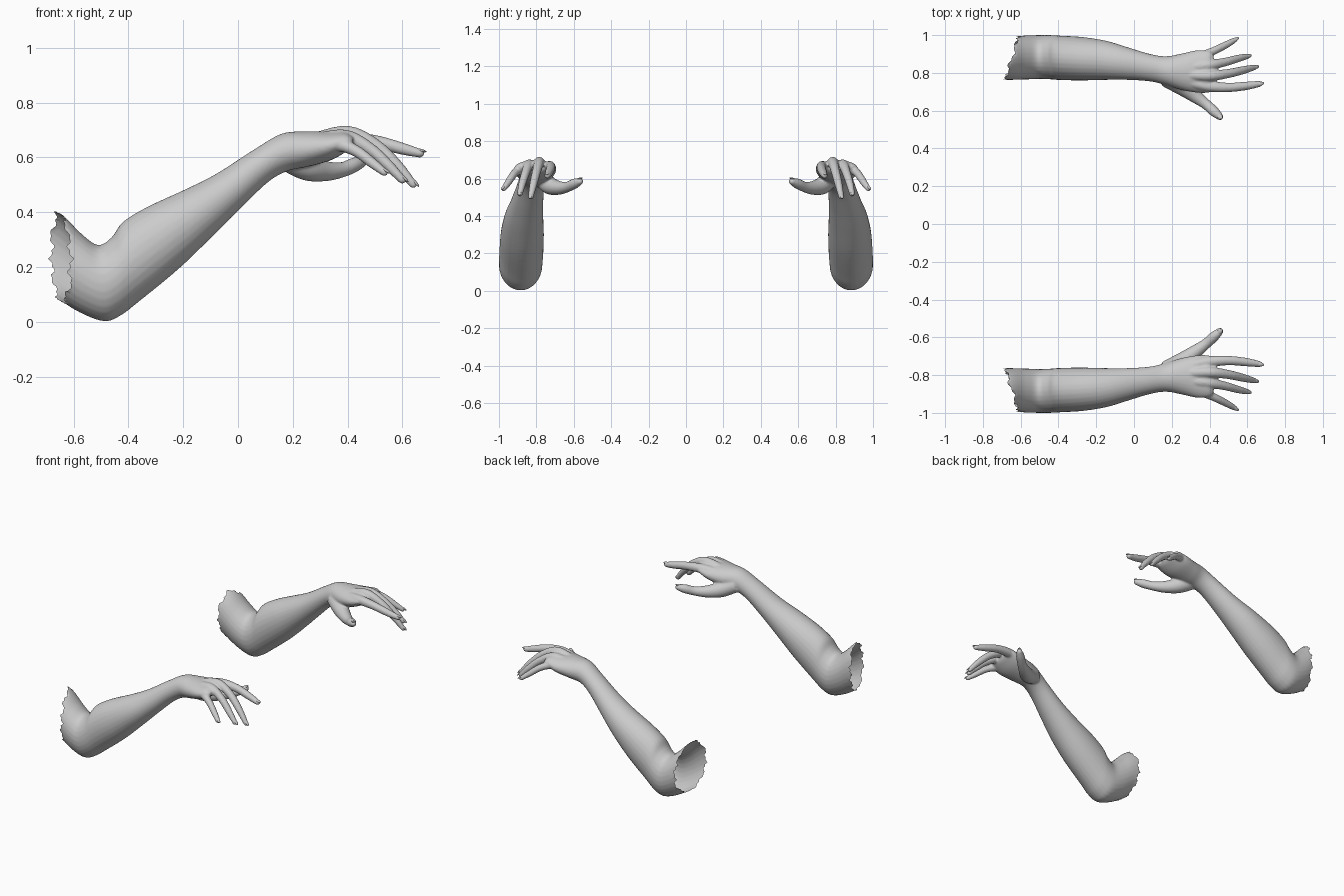
import bpy, bmesh, math
from mathutils import Vector, Matrix

cube = bpy.data.objects.get("Cube")
if cube:
    bpy.data.objects.remove(cube)

skin = bpy.data.materials.new("plain_grey")
skin.use_nodes = True
GREY = (0.6, 0.6, 0.6, 1)
skin.diffuse_color = GREY
skin.node_tree.nodes["Principled BSDF"].inputs["Base Color"].default_value = GREY
SIDES = 28


def smooth_rows(rows, steps=5):
    """Catmull-Rom interpolation through rows of numbers."""
    rows = [Vector(r) for r in rows]
    out = []
    for i in range(len(rows) - 1):
        a, b, c, d = (rows[min(max(i + k, 0), len(rows) - 1)] for k in (-1, 0, 1, 2))
        for s in range(steps):
            t = s / steps
            out.append(0.5 * (2 * b + (c - a) * t + (2 * a - 5 * b + 4 * c - d) * t * t
                              + (3 * b - a - 3 * c + d) * t ** 3))
    return out + [rows[-1]]


def loft(bm, rings):
    """Closed skin over rings given as (centre, half axis, half axis)."""
    loops = []
    for centre, u, v in rings:
        angles = [math.tau * k / SIDES for k in range(SIDES)]
        loops.append([bm.verts.new(centre + u * math.cos(a) + v * math.sin(a)) for a in angles])
    for p, q in zip(loops, loops[1:]):
        for k in range(SIDES):
            n = (k + 1) % SIDES
            bm.faces.new((p[k], p[n], q[n], q[k]))
    bm.faces.new(loops[0][::-1])
    bm.faces.new(loops[-1])


def finger(bm, nails, path):
    """Round tube along (x, y, z, radius) points with a domed tip and a nail."""
    pts = smooth_rows(path)
    rings = []
    for i, p in enumerate(pts):
        t = (pts[min(i + 1, len(pts) - 1)] - pts[max(i - 1, 0)]).to_3d().normalized()
        side = t.cross(Vector((0, 0, 1))).normalized()
        up = side.cross(t)
        rings.append((p.to_3d(), side * p.w, up * p.w))
    tip, r = pts[-1].to_3d(), pts[-1].w
    for a in (0.5, 1.0, 1.35):
        rings.append((tip + t * r * math.sin(a), side * r * math.cos(a), up * r * math.cos(a)))
    loft(bm, rings)
    frame = Matrix((t, side, up)).transposed().to_4x4()
    spot = Matrix.Translation(tip + up * r * 0.72 + t * r * 0.1)
    bmesh.ops.create_uvsphere(nails, u_segments=16, v_segments=8, radius=1,
                              matrix=spot @ frame @ Matrix.Diagonal((0.02, r * 0.66, r * 0.32, 1)))


def add_object(name, bm):
    bmesh.ops.recalc_face_normals(bm, faces=bm.faces)
    mesh = bpy.data.meshes.new(name)
    bm.to_mesh(mesh)
    bm.free()
    mesh.materials.append(skin)
    mesh.shade_smooth()
    obj = bpy.data.objects.new(name, mesh)
    bpy.context.collection.objects.link(obj)
    return obj


def mirror(obj):
    m = obj.modifiers.new("other_side", "MIRROR")
    m.use_axis = (False, True, False)
    m.use_mirror_merge = False


# Arm and palm: top x, top z, bottom x, bottom z, inner y, outer y
sections = [
    (-.72, .45, -.77, .14, .765, .985),
    (-.64, .39, -.67, .09, .763, .99),
    (-.57, .32, -.58, .035, .765, .998),
    (-.51, .28, -.49, .002, .768, 1.0),
    (-.46, .31, -.43, .022, .766, 1.0),
    (-.42, .365, -.36, .075, .762, .997),
    (-.33, .42, -.22, .19, .76, .99),
    (-.20, .48, -.10, .305, .763, .97),
    (-.08, .54, .01, .415, .763, .935),
    (.06, .63, .11, .51, .755, .90),
    (.16, .687, .18, .55, .735, .888),
    (.25, .695, .25, .565, .71, .902),
    (.33, .695, .34, .59, .695, .92),
    (.39, .697, .40, .625, .695, .915),
    (.42, .68, .42, .645, .71, .90),
]
body, nails = bmesh.new(), bmesh.new()
rings = []
for tx, tz, bx, bz, y0, y1 in smooth_rows(sections):
    rings.append((Vector(((tx + bx) / 2, (y0 + y1) / 2, (tz + bz) / 2)),
                  Vector(((tx - bx) / 2, 0, (tz - bz) / 2)), Vector((0, (y1 - y0) / 2, 0))))
loft(body, rings)

# Fingers run from inside the palm to the tip
digits = {
    "index": [(.28, .755, .655, .026), (.39, .73, .665, .029), (.50, .723, .657, .025),
              (.60, .732, .632, .022), (.665, .742, .615, .016)],
    "middle": [(.28, .79, .665, .026), (.40, .785, .688, .028), (.50, .797, .645, .024),
               (.58, .815, .572, .021), (.64, .83, .502, .015)],
    "ring": [(.28, .83, .66, .026), (.39, .84, .675, .027), (.48, .857, .632, .023),
             (.55, .876, .57, .02), (.60, .888, .518, .015)],
    "little": [(.27, .865, .63, .026), (.36, .89, .647, .025), (.43, .92, .624, .021),
               (.49, .95, .58, .019), (.535, .975, .545, .014)],
    "thumb": [(.17, .77, .60, .045), (.25, .73, .563, .047), (.32, .68, .55, .037),
              (.38, .635, .555, .028), (.425, .595, .573, .027), (.455, .568, .585, .019)],
}
for path in digits.values():
    finger(body, nails, path)

# Blend the parts into one skin
arms = add_object("arms", body)
blend = arms.modifiers.new("blend", "REMESH")
blend.mode = "VOXEL"
blend.voxel_size = 0.006
soften = arms.modifiers.new("soften", "SMOOTH")
soften.factor = 0.5
soften.iterations = 6
graph = bpy.context.evaluated_depsgraph_get()
bm = bmesh.new()
bm.from_object(arms, graph)
arms.modifiers.clear()


# Torn open end of the upper arm
def torn_edge(co):
    a = math.atan2(co.z - .23, co.y - .875) / math.tau
    zig = abs((a * 18) % 2 - 1) * .018 + abs((a * 46) % 2 - 1) * .01
    return -.662 + .3 * (co.y - .875) + zig


bmesh.ops.delete(bm, geom=[v for v in bm.verts if v.co.x < torn_edge(v.co)], context="VERTS")
for v in bm.verts:
    if v.is_boundary:
        v.co.x = torn_edge(v.co)
bm.to_mesh(arms.data)
bm.free()
arms.data.shade_smooth()
mirror(arms)
mirror(add_object("fingernails", nails))
